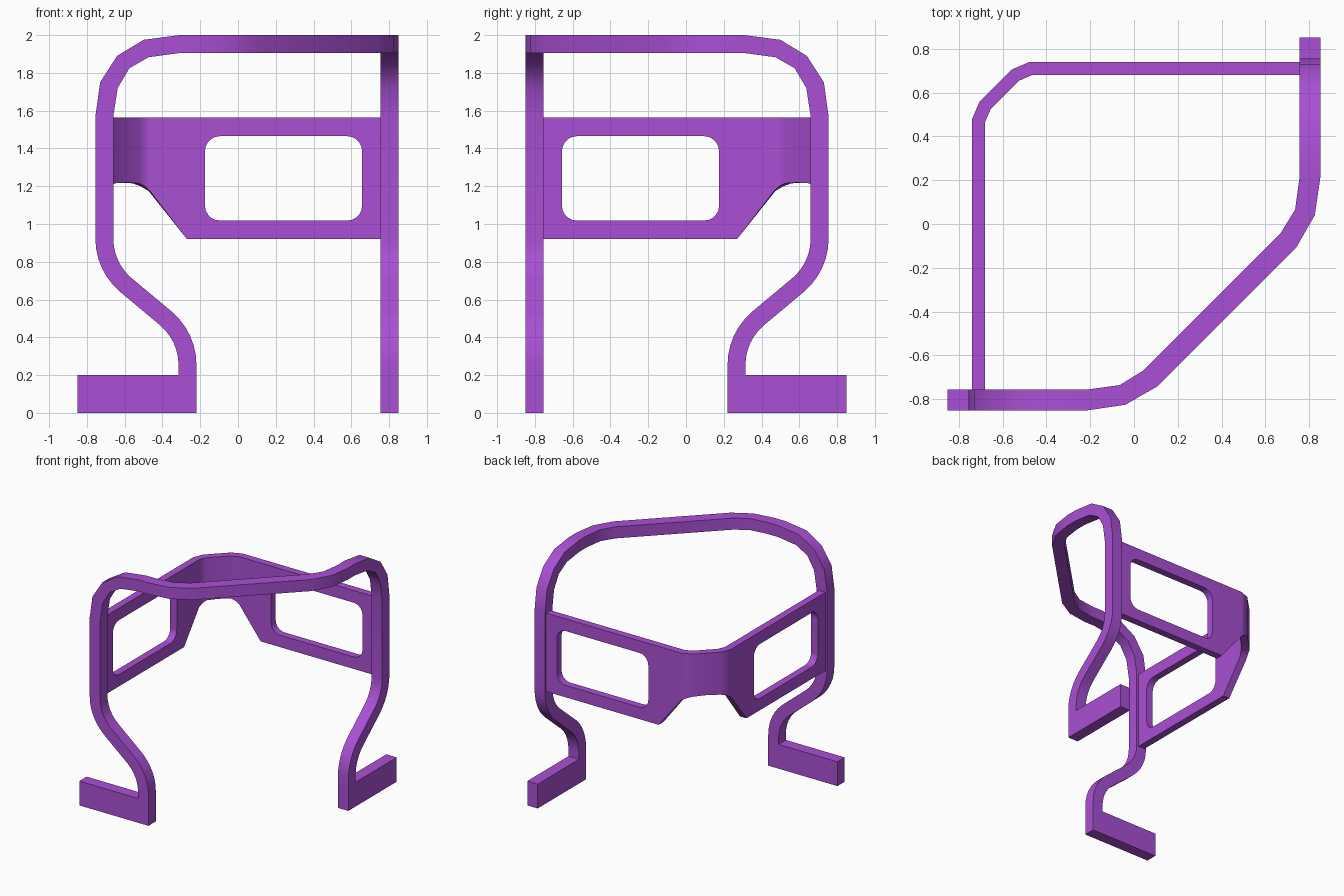
import bpy, bmesh
from math import sin, cos, pi, radians

if "Cube" in bpy.data.objects:
    bpy.data.objects.remove(bpy.data.objects["Cube"])

mat = bpy.data.materials.new("purple")
mat.diffuse_color = (0.40, 0.08, 0.66, 1)
mat.use_nodes = True
mat.node_tree.nodes["Principled BSDF"].inputs["Base Color"].default_value = mat.diffuse_color


def flip(p):
    """Mirror across the diagonal symmetry plane."""
    return (-p[1], -p[0], p[2])


def make(name, bm):
    bmesh.ops.remove_doubles(bm, verts=bm.verts, dist=0.0005)
    bmesh.ops.recalc_face_normals(bm, faces=bm.faces)
    me = bpy.data.meshes.new(name)
    bm.to_mesh(me)
    bm.free()
    ob = bpy.data.objects.new(name, me)
    bpy.context.collection.objects.link(ob)
    me.materials.append(mat)
    bpy.ops.object.select_all(action='DESELECT')
    bpy.context.view_layer.objects.active = ob
    ob.select_set(True)
    return ob


# Bar sizes: front plane faces, half width
YF, YB, H = -0.85, -0.755, 0.0475

# Lower leg S-bend: (left, right) point pairs in the front plane
R, A, N = 0.32, radians(49), 6
pairs = [((-0.315, 0.2), (-0.22, 0.2))]
for i in range(N + 1):
    a = A * i / N
    cx, cz = -0.5875, 0.255
    pairs.append(tuple((cx + (R + d) * cos(a), cz + (R + d) * sin(a)) for d in (-H, H)))
for i in range(N + 1):
    a = A * (1 - i / N)
    cx, cz = -0.7075 + R, 0.922
    pairs.append(tuple((cx - (R + d) * cos(a), cz - (R + d) * sin(a)) for d in (H, -H)))

# Upper bend: (outer, inner) point pairs
pairs += [((-0.755, 1.57), (-0.66, 1.57)), ((-0.73, 1.75), (-0.637, 1.72)),
          ((-0.64, 1.89), (-0.575, 1.825)), ((-0.50, 1.975), (-0.473, 1.883)),
          ((-0.31, 2.0), (-0.31, 1.905))]
rings = [[(o[0], YF, o[1]), (o[0], YB, o[1]), (i[0], YB, i[1]), (i[0], YF, i[1])]
         for o, i in pairs]

# Top rail bend in plan: (front, back) point pairs
for f, b in [((-0.21, YF), (-0.21, YB)), ((-0.04, -0.825), (-0.065, -0.735)),
             ((0.108, -0.74), (0.04, -0.67))]:
    rings.append([(*f, 2.0), (*b, 2.0), (*b, 1.905), (*f, 1.905)])
rings += [[flip(p) for p in r] for r in reversed(rings)]

bm = bmesh.new()
loops = [[bm.verts.new(p) for p in r] for r in rings]
for a, b in zip(loops, loops[1:]):
    for k in range(4):
        bm.faces.new((a[k], a[(k + 1) % 4], b[(k + 1) % 4], b[k]))
make("bent_bar_frame", bm)
bpy.ops.object.shade_smooth_by_angle(angle=radians(32))

# Feet
for name, lo, hi in [("left_foot", (-0.85, YF), (-0.22, YB)),
                     ("right_foot", (-YB, 0.22), (-YF, 0.85))]:
    bm = bmesh.new()
    bmesh.ops.create_cube(bm, size=1)
    for v in bm.verts:
        v.co = (hi[0] if v.co.x > 0 else lo[0], hi[1] if v.co.y > 0 else lo[1],
                0.2 if v.co.z > 0 else 0)
    make(name, bm)

# Wraparound panel: flat side with rounded window, then corner strips
TOP, BOT, Y = 1.565, 0.92, 0.71
outline = [(0.76, TOP), (-0.47, TOP), (-0.47, 1.175), (-0.27, BOT), (0.76, BOT)]
x0, x1, z0, z1, r = -0.175, 0.657, 1.018, 1.465, 0.08
window = []
for k, (cx, cz) in enumerate([(x1 - r, z1 - r), (x0 + r, z1 - r),
                              (x0 + r, z0 + r), (x1 - r, z0 + r)]):
    for j in range(6):
        t = (k + j / 5) * pi / 2
        window.append((cx + r * cos(t), cz + r * sin(t)))
corner = [(-0.47, Y, 1.175), (-0.505, 0.695, 1.2), (-0.54, 0.68, 1.215), (-0.61, 0.61, 1.22)]

bm = bmesh.new()
for side in (lambda p: p, flip):
    edges = []
    for pts in (outline, window):
        vs = [bm.verts.new(side((x, Y, z))) for x, z in pts]
        edges += [bm.edges.new((vs[i - 1], vs[i])) for i in range(len(vs))]
    bmesh.ops.triangle_fill(bm, edges=edges, use_beauty=True)
    for p, q in zip(corner, corner[1:]):
        bm.faces.new([bm.verts.new(side(c)) for c in
                      (p, q, (q[0], q[1], TOP), (p[0], p[1], TOP))])
panel = make("wraparound_panel", bm)
mod = panel.modifiers.new("thickness", 'SOLIDIFY')
mod.thickness, mod.offset, mod.use_even_offset = 0.06, 0, True
bpy.ops.object.modifier_apply(modifier=mod.name)
bpy.ops.object.shade_smooth_by_angle(angle=radians(32))
panel.modifiers.new("clean_shading", 'WEIGHTED_NORMAL').keep_sharp = True
